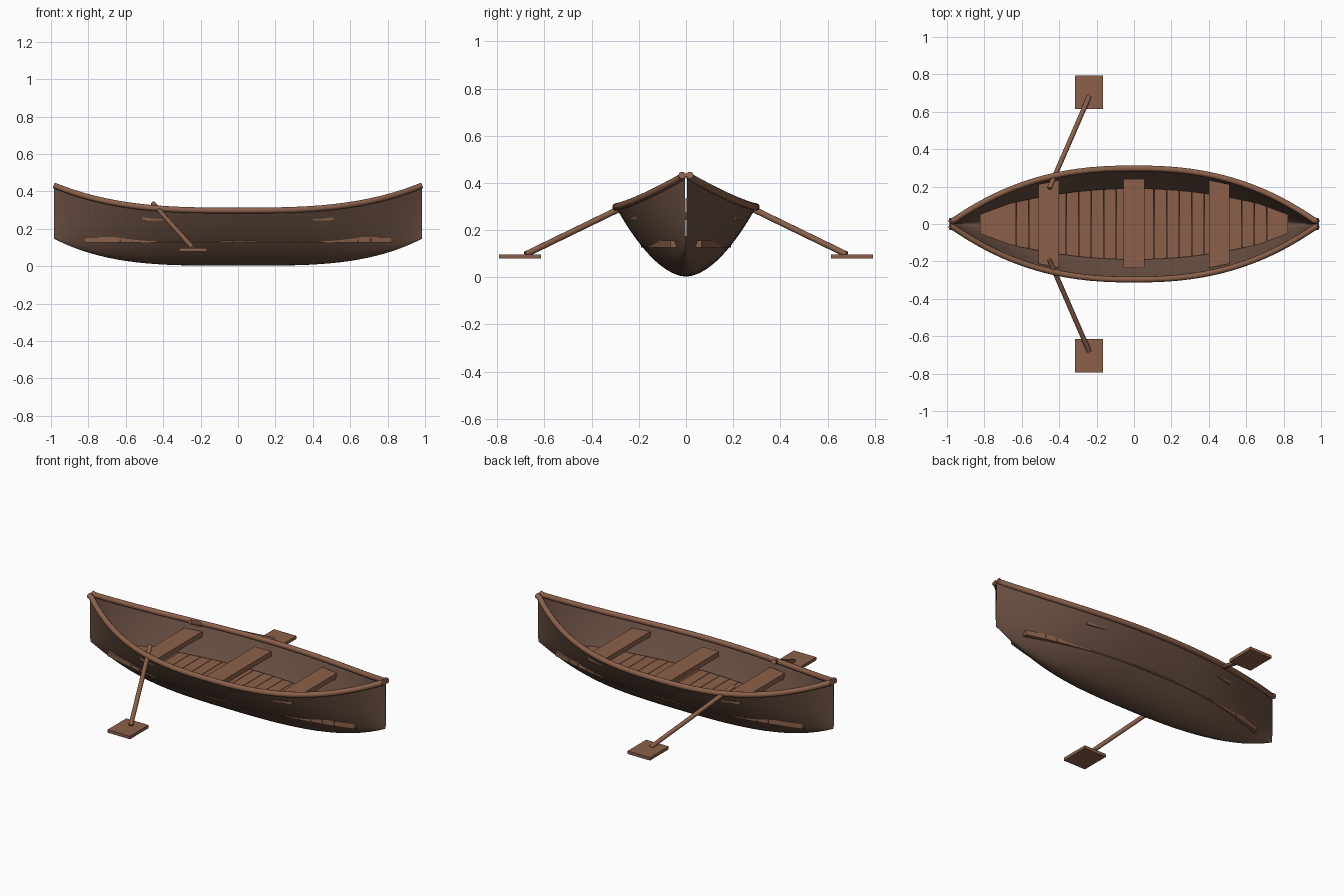
import bpy, bmesh, math
from mathutils import Vector

if "Cube" in bpy.data.objects:
    bpy.data.objects.remove(bpy.data.objects["Cube"])

L = 0.985  # half length of the hull


def material(name, rgb):
    m = bpy.data.materials.new(name)
    m.diffuse_color = (*rgb, 1)
    m.use_nodes = True
    m.node_tree.nodes["Principled BSDF"].inputs["Base Color"].default_value = m.diffuse_color
    return m


WOOD = material("light_wood", (0.258, 0.117, 0.067))
HULL = material("dark_wood", (0.141, 0.078, 0.053))


# hull shape along x
def half_width(x):
    return 0.004 + 0.293 * (1 - abs(x / L) ** 2.4)


def keel_z(x):
    return 0.003 + 0.145 * abs(x / L) ** 3.5


def rim_z(x):
    return 0.297 + 0.135 * abs(x / L) ** 3


def make_object(name, bm, mat, smooth=False):
    bmesh.ops.recalc_face_normals(bm, faces=bm.faces)
    me = bpy.data.meshes.new(name)
    bm.to_mesh(me)
    bm.free()
    me.materials.append(mat)
    ob = bpy.data.objects.new(name, me)
    bpy.context.collection.objects.link(ob)
    if smooth:
        for p in me.polygons:
            p.use_smooth = True
    return ob


def slab(name, outline, z0, z1):
    """Flat board from an xy outline."""
    bm = bmesh.new()
    face = bm.faces.new([bm.verts.new((x, y, z0)) for x, y in outline])
    top = bmesh.ops.extrude_face_region(bm, geom=[face])
    verts = [g for g in top["geom"] if isinstance(g, bmesh.types.BMVert)]
    bmesh.ops.translate(bm, verts=verts, vec=(0, 0, z1 - z0))
    return make_object(name, bm, WOOD)


def tube(name, points, radius):
    """Round capped rod along a path."""
    cu = bpy.data.curves.new(name, 'CURVE')
    cu.dimensions = '3D'
    cu.bevel_depth = radius
    cu.bevel_resolution = 3
    cu.use_fill_caps = True
    sp = cu.splines.new('POLY')
    sp.points.add(len(points) - 1)
    for p, co in zip(sp.points, points):
        p.co = (*co, 1)
    cu.materials.append(WOOD)
    ob = bpy.data.objects.new(name, cu)
    bpy.context.collection.objects.link(ob)
    bpy.ops.object.select_all(action='DESELECT')
    ob.select_set(True)
    bpy.context.view_layer.objects.active = ob
    bpy.ops.object.convert(target='MESH')
    bpy.ops.object.shade_smooth_by_angle(angle=math.radians(40))
    return ob


# hull: lofted V-shaped sections, open at the top
NX, NS = 48, 14
bm = bmesh.new()
rows = []
for i in range(NX + 1):
    x = L * math.sin(math.pi / 2 * (2 * i / NX - 1))
    row = []
    for j in range(-NS, NS + 1):
        s = j / NS
        z = keel_z(x) + (rim_z(x) - keel_z(x)) * abs(s) ** 1.8
        row.append(bm.verts.new((x, half_width(x) * s, z)))
    rows.append(row)
for a, b in zip(rows, rows[1:]):
    for j in range(2 * NS):
        bm.faces.new((a[j], b[j], b[j + 1], a[j + 1]))
make_object("hull", bm, HULL, smooth=True)

# gunwale rails, one per side
for side, label in ((-1, "front"), (1, "back")):
    pts = []
    for i in range(41):
        x = L * math.sin(math.pi / 2 * (i / 20 - 1))
        pts.append((x, side * max(half_width(x), 0.016), rim_z(x) + 0.001))
    tube(label + "_gunwale", pts, 0.016)


# floor boards, narrowing towards the ends
def floor_width(x):
    return 0.19 - 0.125 * (x / 0.825) ** 2


cuts = [-0.825] + [-0.63 + 0.067 * k for k in range(21)] + [0.825]
for k, (a, b) in enumerate(zip(cuts, cuts[1:])):
    a, b = a + 0.0015, b - 0.0015
    xs = [a + (b - a) * t / 3 for t in range(4)]
    outline = [(x, -floor_width(x)) for x in xs]
    outline += [(x, floor_width(x)) for x in reversed(xs)]
    slab("floor_board_%02d" % k, outline, 0.127, 0.157)

# seats
slab("middle_seat", [(-0.055, -0.235), (0.055, -0.235), (0.055, 0.24), (-0.055, 0.24)], 0.244, 0.274)
for s, label in ((-1, "left"), (1, "right")):
    slab(label + "_seat", [(s * 0.4, -0.235), (s * 0.51, -0.212),
                           (s * 0.51, 0.212), (s * 0.4, 0.235)], 0.244, 0.274)

# oars: slanted shaft with a flat square blade
for s, label in ((-1, "front"), (1, "back")):
    tube(label + "_oar_shaft", [(-0.453, s * 0.19, 0.335), (-0.24, s * 0.68, 0.097)], 0.013)
    y0, y1 = s * 0.615, s * 0.793
    slab(label + "_oar_blade", [(-0.315, y0), (-0.165, y0), (-0.165, y1), (-0.315, y1)], 0.079, 0.097)
